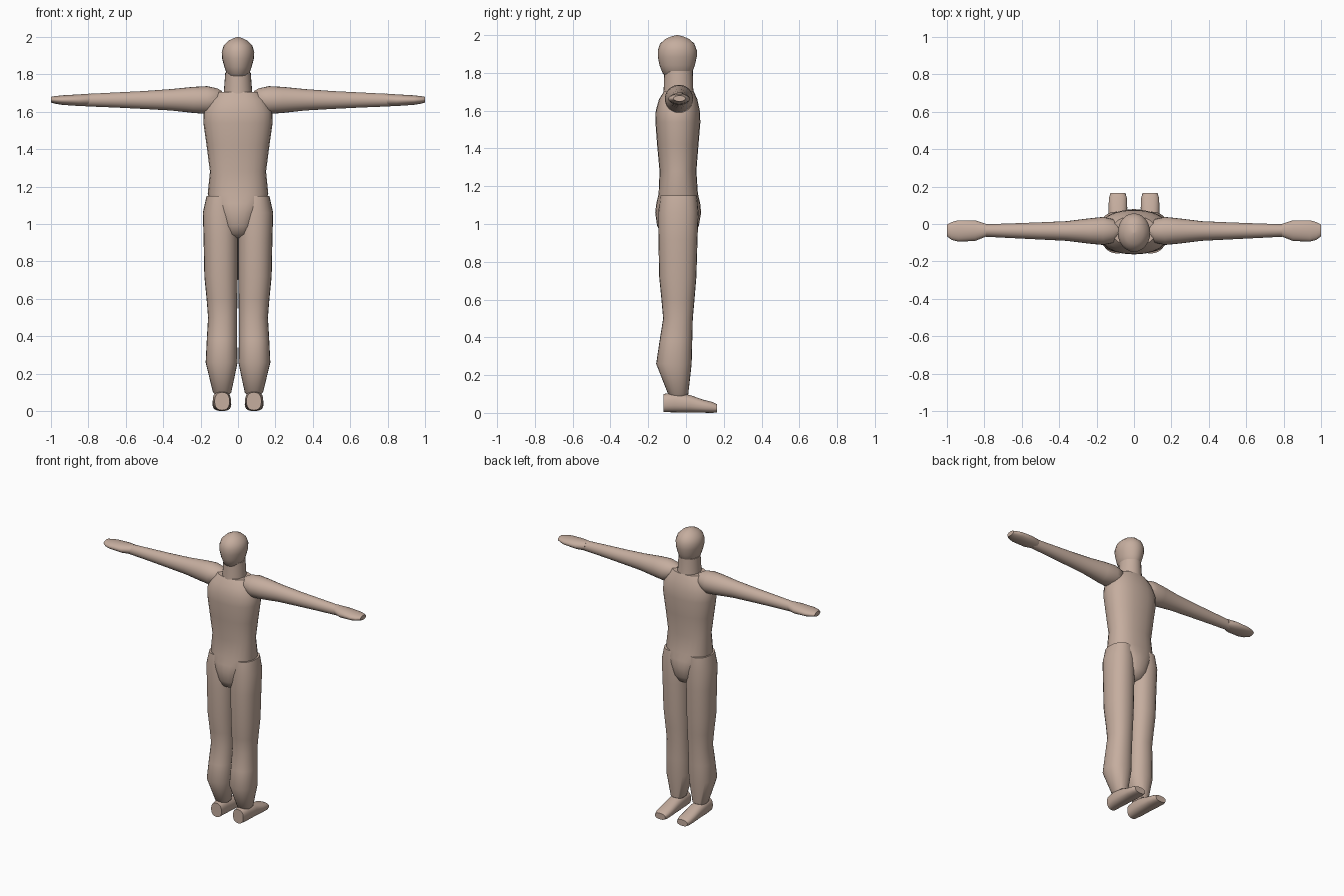
import bpy, bmesh, math
from mathutils import Vector

SIDES = 24
skin = bpy.data.materials.new("warm_clay")
skin.diffuse_color = (0.56, 0.42, 0.345, 1)


def loft(name, sections, axis, power=2.0):
    """Skin oval sections (position, lo_a, hi_a, lo_b, hi_b) along an axis."""
    bm = bmesh.new()
    rings = []
    for pos, a0, a1, b0, b1 in sections:
        ring = []
        for i in range(SIDES):
            t = 2 * math.pi * i / SIDES
            c, s = math.cos(t), math.sin(t)
            c = math.copysign(abs(c) ** (2 / power), c)
            s = math.copysign(abs(s) ** (2 / power), s)
            a = (a0 + a1) / 2 + c * (a1 - a0) / 2
            b = (b0 + b1) / 2 + s * (b1 - b0) / 2
            co = {"x": (pos, a, b), "y": (a, pos, b), "z": (a, b, pos)}[axis]
            ring.append(bm.verts.new(Vector(co)))
        rings.append(ring)
    for r, q in zip(rings, rings[1:]):
        for i in range(SIDES):
            j = (i + 1) % SIDES
            bm.faces.new((r[i], r[j], q[j], q[i]))
    bm.faces.new(rings[0])
    bm.faces.new(rings[-1])
    bmesh.ops.recalc_face_normals(bm, faces=bm.faces)
    mesh = bpy.data.meshes.new(name)
    bm.to_mesh(mesh)
    bm.free()
    mesh.materials.append(skin)
    ob = bpy.data.objects.new(name, mesh)
    bpy.context.collection.objects.link(ob)
    bpy.ops.object.select_all(action="DESELECT")
    ob.select_set(True)
    bpy.context.view_layer.objects.active = ob
    bpy.ops.object.shade_smooth_by_angle(angle=math.radians(40))
    return ob


def pair(name, sections, axis, power=2.0):
    """Build the part on the +x side and mirror its sections to -x."""
    loft(name + "_a", sections, axis, power)
    if axis == "x":
        flipped = [(-p, *rest) for p, *rest in sections]
    else:
        flipped = [(p, -a1, -a0, b0, b1) for p, a0, a1, b0, b1 in sections]
    loft(name + "_b", flipped, axis, power)


def centred(rows):
    """Rows of (z, half width, y min, y max) to full sections."""
    return [(z, -w, w, y0, y1) for z, w, y0, y1 in rows]


# Torso down to the crotch
loft("torso", centred([
    (0.925, 0.06, -0.085, -0.01), (0.945, 0.07, -0.13, 0.04),
    (0.99, 0.09, -0.153, 0.068), (1.06, 0.12, -0.163, 0.08),
    (1.11, 0.145, -0.157, 0.075), (1.16, 0.162, -0.145, 0.063),
    (1.28, 0.15, -0.14, 0.055), (1.42, 0.168, -0.153, 0.066),
    (1.54, 0.185, -0.162, 0.076), (1.60, 0.183, -0.16, 0.073),
    (1.66, 0.155, -0.143, 0.06), (1.705, 0.115, -0.115, 0.04),
]), "z", 2.3)

# Neck and head
loft("neck", centred([
    (1.67, 0.078, -0.122, 0.045), (1.72, 0.075, -0.118, 0.038),
    (1.81, 0.068, -0.115, 0.036),
]), "z")
loft("head", centred([
    (1.78, 0.04, -0.10, 0.015), (1.795, 0.058, -0.122, 0.03),
    (1.84, 0.073, -0.14, 0.047), (1.885, 0.085, -0.149, 0.057),
    (1.92, 0.087, -0.149, 0.057), (1.955, 0.076, -0.137, 0.044),
    (1.98, 0.05, -0.108, 0.016), (1.993, 0.025, -0.078, -0.015),
    (2.0, 0.003, -0.05, -0.044),
]), "z")

# Arms with shoulder cap
pair("arm", [
    (0.085, -0.065, -0.005, 1.66, 1.71), (0.11, -0.10, 0.025, 1.61, 1.725),
    (0.165, -0.112, 0.038, 1.588, 1.737), (0.24, -0.105, 0.03, 1.594, 1.733),
    (0.36, -0.09, 0.015, 1.607, 1.721), (0.50, -0.083, 0.009, 1.615, 1.711),
    (0.66, -0.075, 0.003, 1.623, 1.703), (0.815, -0.067, -0.002, 1.629, 1.695),
], "x")

# Flat mitten hands
pair("hand", [
    (0.79, -0.067, 0.0, 1.632, 1.697), (0.85, -0.091, 0.02, 1.631, 1.693),
    (0.94, -0.094, 0.02, 1.637, 1.688), (0.975, -0.085, 0.01, 1.643, 1.684),
    (1.0, -0.066, -0.003, 1.649, 1.68),
], "x")

# Trouser-like legs
pair("leg", [
    (0.065, 0.07, 0.10, -0.055, -0.03), (0.10, 0.036, 0.134, -0.095, 0.012),
    (0.26, 0.002, 0.173, -0.158, 0.03), (0.38, 0.005, 0.167, -0.14, 0.033),
    (0.50, 0.005, 0.16, -0.121, 0.036), (0.60, 0.003, 0.168, -0.13, 0.045),
    (0.72, 0.001, 0.18, -0.142, 0.055), (0.92, 0.0, 0.184, -0.146, 0.061),
    (1.06, 0.0, 0.188, -0.147, 0.066), (1.15, 0.02, 0.168, -0.136, 0.058),
], "z", 2.2)

# Feet, toes pointing to +y
pair("foot", [
    (-0.12, 0.045, 0.125, 0.004, 0.10), (-0.06, 0.038, 0.135, 0.003, 0.108),
    (0.02, 0.037, 0.135, 0.002, 0.095), (0.09, 0.036, 0.136, 0.001, 0.07),
    (0.14, 0.038, 0.134, 0.0, 0.058), (0.165, 0.046, 0.126, 0.003, 0.046),
], "y", 2.4)
